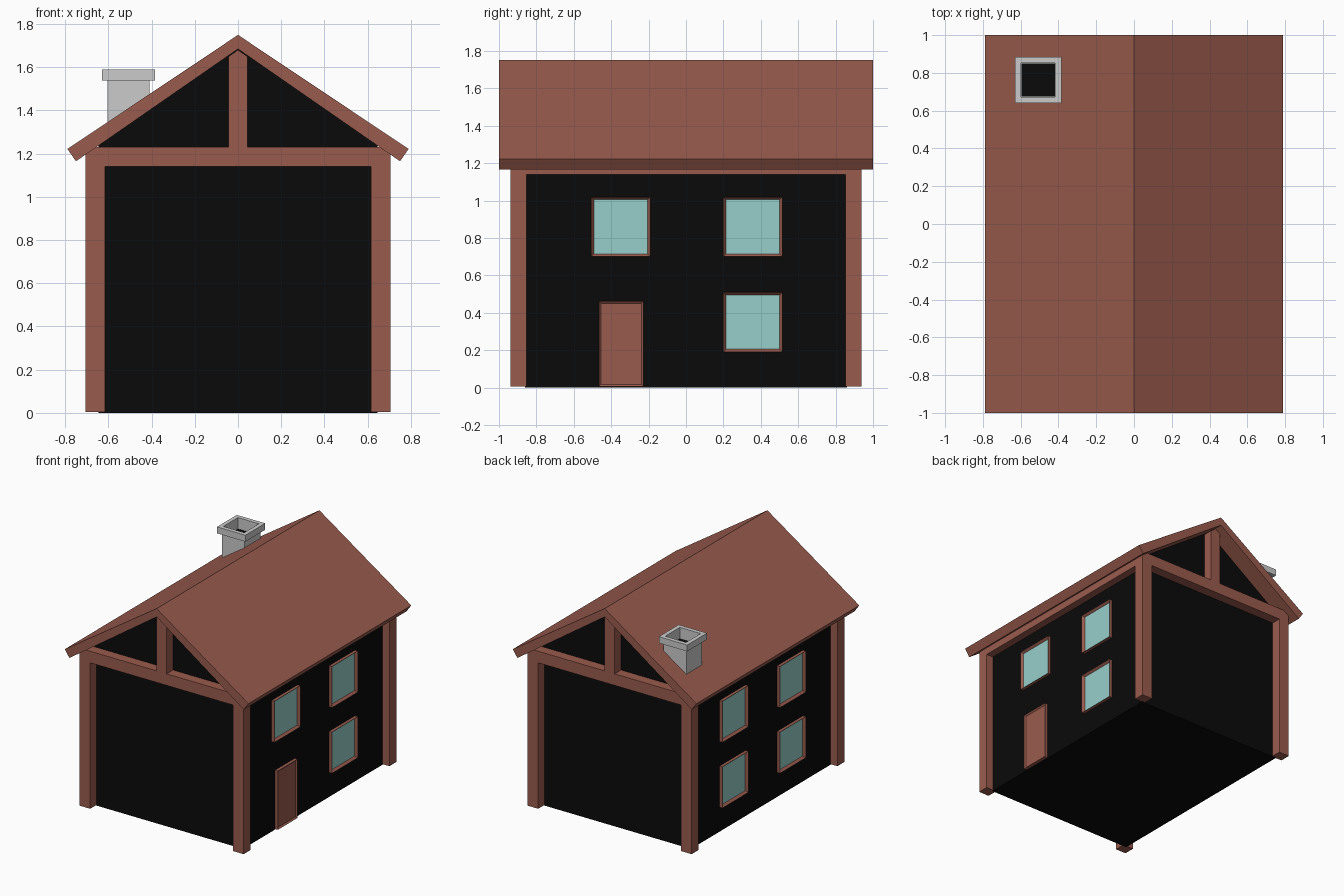
import bpy, bmesh
from mathutils import Matrix, Vector

if "Cube" in bpy.data.objects:
    bpy.data.objects.remove(bpy.data.objects["Cube"])


def material(name, rgb):
    m = bpy.data.materials.new(name)
    m.diffuse_color = (*rgb, 1)
    m.use_nodes = True
    m.node_tree.nodes["Principled BSDF"].inputs["Base Color"].default_value = m.diffuse_color
    return m


WOOD = material("red_wood", (0.32, 0.105, 0.075))
BLACK = material("black_wall", (0.003, 0.003, 0.003))
GLASS = material("pale_glass", (0.31, 0.62, 0.59))


def finish(name, bm, *mats):
    bmesh.ops.recalc_face_normals(bm, faces=bm.faces)
    me = bpy.data.meshes.new(name)
    bm.to_mesh(me)
    bm.free()
    for m in mats:
        me.materials.append(m)
    ob = bpy.data.objects.new(name, me)
    bpy.context.collection.objects.link(ob)
    return ob


def box_mesh(lo, hi):
    lo, hi = Vector(lo), Vector(hi)
    bm = bmesh.new()
    bmesh.ops.create_cube(bm, size=1, matrix=Matrix.Translation((lo + hi) / 2)
                          @ Matrix.Diagonal((*(hi - lo), 1)))
    return bm


def box(name, lo, hi, mat):
    return finish(name, box_mesh(lo, hi), mat)


def prism(name, profile, y0, y1, mat):
    """Extrude an x/z outline along y."""
    bm = bmesh.new()
    face = bm.faces.new([bm.verts.new((x, y0, z)) for x, z in profile])
    ext = bmesh.ops.extrude_face_region(bm, geom=[face])["geom"]
    moved = [v for v in ext if isinstance(v, bmesh.types.BMVert)]
    bmesh.ops.translate(bm, verts=moved, vec=(0, y1 - y0, 0))
    return finish(name, bm, mat)


def panel(name, side, y0, y1, z0, z1, rim, sink, fill):
    """Framed block on a side wall with a sunken centre; side -1 turns it to the left wall."""
    bm = box_mesh((0.62, y0, z0), (0.67, y1, z1))
    bmesh.ops.recalc_face_normals(bm, faces=bm.faces)
    face = max(bm.faces, key=lambda f: f.calc_center_median().x)
    bmesh.ops.inset_region(bm, faces=[face], thickness=rim)
    bmesh.ops.translate(bm, verts=face.verts, vec=(-sink, 0, 0))
    face.material_index = 1
    if side < 0:
        bmesh.ops.transform(bm, matrix=Matrix.Diagonal((-1, -1, 1, 1)), verts=bm.verts)
    finish(name, bm, WOOD, fill)


# Black wall body with gables
prism("walls", [(-0.645, 0), (0.645, 0), (0.645, 1.25), (0, 1.70), (-0.645, 1.25)],
      -0.86, 0.86, BLACK)

# Overhanging roof
prism("roof", [(-0.79, 1.222), (-0.75, 1.165), (0, 1.685), (0.75, 1.165), (0.79, 1.222), (0, 1.75)],
      -1, 1, WOOD)

# Timber frame: corner posts, tie beams, gable posts
for sx, side in ((-1, "left"), (1, "right")):
    x0, x1 = sorted((sx * 0.615, sx * 0.705))
    for sy, end in ((-1, "front"), (1, "back")):
        y0, y1 = sorted((sy * 0.853, sy * 0.938))
        box(f"{end}_{side}_post", (x0, y0, 0.005), (x1, y1, 1.23), WOOD)
    box(f"{side}_beam", (x0, -0.853, 1.14), (x1, 0.853, 1.23), WOOD)
for sy, end in ((-1, "front"), (1, "back")):
    y0, y1 = sorted((sy * 0.853, sy * 0.938))
    box(f"{end}_beam", (-0.615, y0, 1.14), (0.615, y1, 1.23), WOOD)
    prism(f"{end}_gable_post", [(-0.043, 1.23), (0.043, 1.23), (0.043, 1.65), (0, 1.68), (-0.043, 1.65)],
          y0, y1, WOOD)

# Windows on both sides, door on the right
for side, label in ((1, "right"), (-1, "left")):
    for y, z, spot in ((-0.508, 0.70, "upper_a"), (0.198, 0.70, "upper_b"),
                       (0.198, 0.19, "lower_b"), (-0.508, 0.19, "lower_a")):
        if side == 1 and spot == "lower_a":
            continue
        panel(f"{label}_window_{spot}", side, y, y + 0.318, z, z + 0.32, 0.021, 0.018, GLASS)
panel("door", 1, -0.466, -0.226, 0.005, 0.462, 0.016, 0.01, WOOD)

# Chimney: square rings stacked from base to flue, black flue bottom
bm = bmesh.new()
rings = []
for r, z in ((0.0975, 1.30), (0.0975, 1.54), (0.122, 1.54), (0.122, 1.59), (0.09, 1.59), (0.09, 1.50)):
    rings.append([bm.verts.new((-0.507 + a * r, 0.762 + b * r, z))
                  for a, b in ((-1, -1), (1, -1), (1, 1), (-1, 1))])
for low, high in zip(rings, rings[1:]):
    for i in range(4):
        j = (i + 1) % 4
        bm.faces.new((low[i], low[j], high[j], high[i]))
bm.faces.new(rings[0])
bm.faces.new(rings[-1])
finish("chimney", bm)
box("flue_bottom", (-0.595, 0.674, 1.49), (-0.419, 0.85, 1.503), BLACK)
